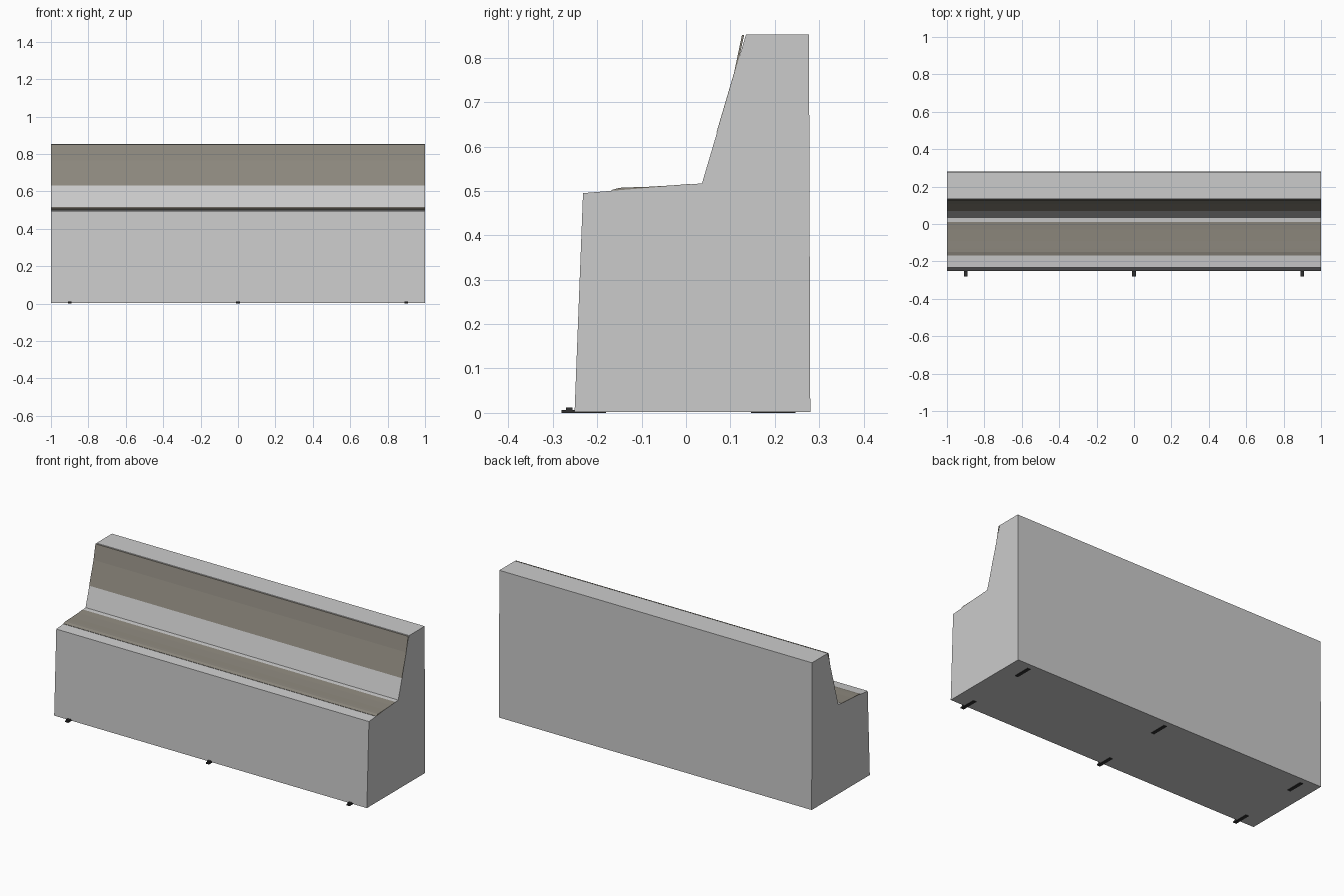
import bpy, bmesh

if "Cube" in bpy.data.objects:
    bpy.data.objects.remove(bpy.data.objects["Cube"])


def material(name, rgb):
    m = bpy.data.materials.new(name)
    m.diffuse_color = (*rgb, 1)
    m.use_nodes = True
    m.node_tree.nodes["Principled BSDF"].inputs["Base Color"].default_value = m.diffuse_color
    return m


def extrude_profile(name, points, x0, x1, mat=None):
    """Sweep a closed (y, z) outline from x0 to x1."""
    bm = bmesh.new()
    face = bm.faces.new([bm.verts.new((x0, y, z)) for y, z in points])
    res = bmesh.ops.extrude_face_region(bm, geom=[face])
    moved = [v for v in res["geom"] if isinstance(v, bmesh.types.BMVert)]
    bmesh.ops.translate(bm, verts=moved, vec=(x1 - x0, 0, 0))
    bmesh.ops.recalc_face_normals(bm, faces=bm.faces[:])
    me = bpy.data.meshes.new(name)
    bm.to_mesh(me)
    bm.free()
    ob = bpy.data.objects.new(name, me)
    bpy.context.collection.objects.link(ob)
    if mat:
        me.materials.append(mat)
    return ob


wood = material("warm_grey_panel", (0.27, 0.25, 0.21))
dark = material("dark_metal", (0.03, 0.03, 0.03))

# Solid bench body
extrude_profile("bench_body", [
    (-0.251, 0.002), (-0.232, 0.495), (0.036, 0.517),
    (0.135, 0.852), (0.277, 0.852), (0.28, 0.002)], -1, 1)

# Thin seat panel following the seat slope
extrude_profile("seat_panel", [
    (-0.168, 0.498), (-0.168, 0.502), (-0.15, 0.507), (-0.13, 0.508),
    (-0.09, 0.509), (-0.03, 0.5125), (0.01, 0.5158), (0.01, 0.512)],
    -1, 1, wood)

# Backrest panel, leaning slightly away from the body at the top
extrude_profile("back_panel", [
    (0.0725, 0.632), (0.0685, 0.631), (0.108, 0.765),
    (0.126, 0.851), (0.131, 0.851), (0.112, 0.765)], -1, 1, wood)

# Mounting feet: front ones stick out with a small bolt head, rear ones are flat
for i, x in enumerate((-0.9, 0, 0.9)):
    w = 0.01
    extrude_profile(f"front_foot_{i}", [
        (-0.28, 0.0), (-0.28, 0.007), (-0.27, 0.007), (-0.27, 0.012),
        (-0.256, 0.012), (-0.256, 0.007), (-0.251, 0.007), (-0.25, 0.003),
        (-0.18, 0.003), (-0.18, 0.0)], x - w, x + w, dark)
    extrude_profile(f"rear_foot_{i}", [
        (0.146, 0.0), (0.146, 0.003), (0.247, 0.003), (0.247, 0.0)],
        x - w, x + w, dark)
